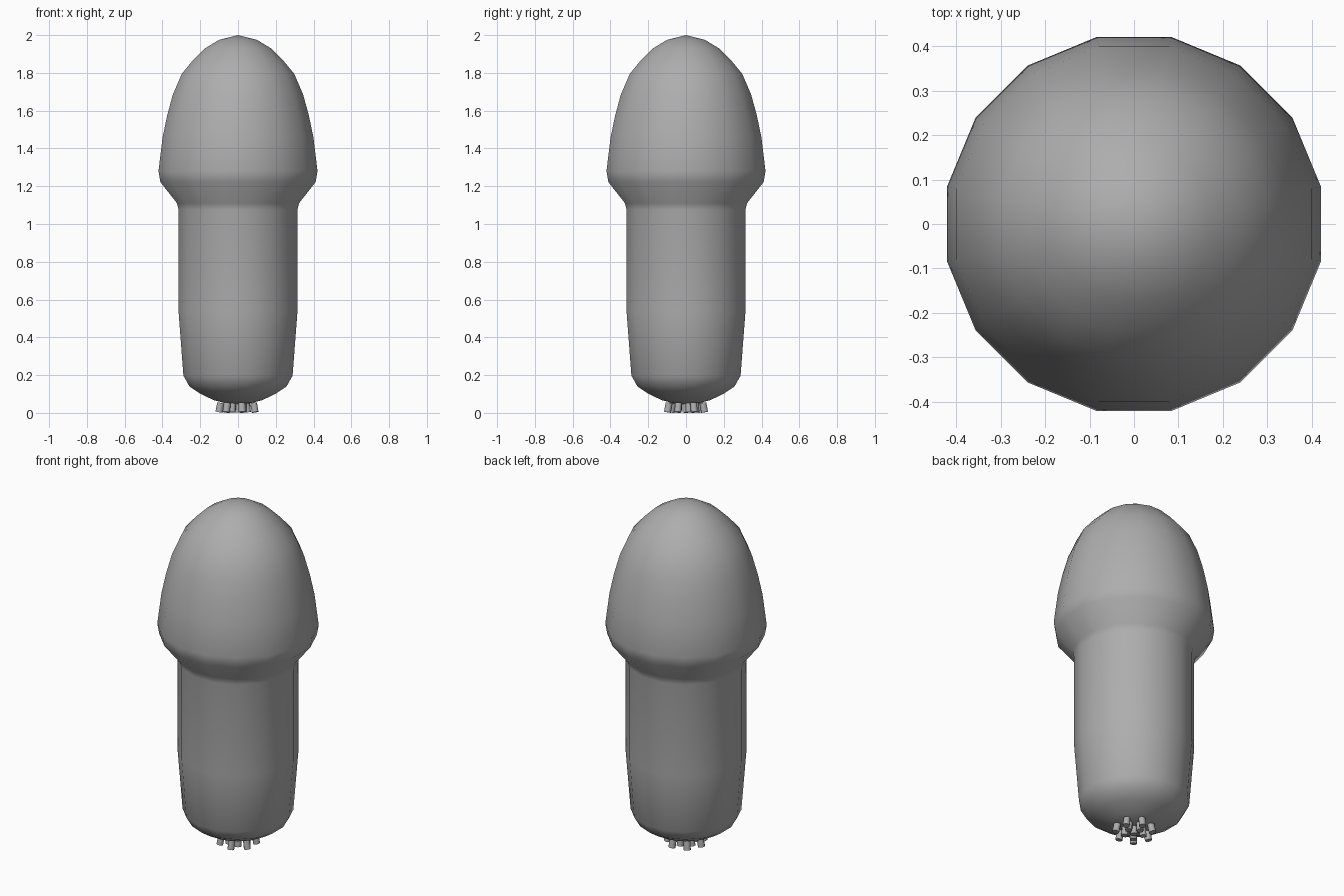
import bpy, bmesh, math
from mathutils import Vector, Matrix

if "Cube" in bpy.data.objects:
    bpy.data.objects.remove(bpy.data.objects["Cube"])

SIDES = 16
FLAT = math.cos(math.pi / SIDES)  # silhouette half-width to corner radius

# Darker grey for every part
grey = bpy.data.materials.new("dark_grey")
grey.diffuse_color = (0.42, 0.42, 0.42, 1)
grey.use_nodes = True
grey.node_tree.nodes["Principled BSDF"].inputs["Base Color"].default_value = grey.diffuse_color


def finish(name, bm, angle=60):
    bmesh.ops.recalc_face_normals(bm, faces=bm.faces)
    me = bpy.data.meshes.new(name)
    bm.to_mesh(me)
    bm.free()
    me.materials.append(grey)
    ob = bpy.data.objects.new(name, me)
    bpy.context.collection.objects.link(ob)
    bpy.ops.object.select_all(action='DESELECT')
    ob.select_set(True)
    bpy.context.view_layer.objects.active = ob
    bpy.ops.object.shade_smooth_by_angle(angle=math.radians(angle))
    return ob


def lathe(name, profile):
    """Turn a (half-width, z) profile that starts and ends on the axis."""
    bm = bmesh.new()
    rings = []
    for r, z in profile:
        if r == 0:
            rings.append([bm.verts.new((0, 0, z))] * SIDES)
        else:
            a = [(i + 0.5) * math.tau / SIDES for i in range(SIDES)]
            rings.append([bm.verts.new((r / FLAT * math.cos(t), r / FLAT * math.sin(t), z)) for t in a])
    for lo, hi in zip(rings, rings[1:]):
        for i in range(SIDES):
            j = (i + 1) % SIDES
            bm.faces.new(dict.fromkeys((lo[i], lo[j], hi[j], hi[i])))
    return finish(name, bm)


# Stem and domed cap as one turned body
lathe("body", [
    (0, 0.045), (0.07, 0.052), (0.13, 0.068), (0.20, 0.102), (0.257, 0.14),
    (0.289, 0.197), (0.315, 0.54), (0.315, 1.075), (0.323, 1.11),
    (0.411, 1.222), (0.421, 1.28), (0.399, 1.46), (0.375, 1.575),
    (0.345, 1.685), (0.298, 1.795), (0.24, 1.865), (0.175, 1.93),
    (0.10, 1.975), (0, 2.0)])

# Short root stubs in a cluster under the stem, splayed slightly outward
bm = bmesh.new()
for count, radius, phase in ((1, 0, 0), (5, 0.05, 0.3), (7, 0.096, 0.45)):
    for i in range(count):
        a = phase + i * math.tau / count
        out = Vector((math.cos(a), math.sin(a), 0)) * radius
        axis = Vector((0, 0, -1)) + out * 2
        rot = axis.to_track_quat('Z', 'Y').to_matrix().to_4x4()
        pos = Matrix.Translation(out + Vector((0, 0, 0.034)))
        bmesh.ops.create_cone(bm, cap_ends=True, segments=8, radius1=0.019,
                              radius2=0.019, depth=0.05, matrix=pos @ rot)
low = min(v.co.z for v in bm.verts)
bmesh.ops.translate(bm, verts=bm.verts, vec=(0, 0, -low))
finish("root_stubs", bm, angle=50)
